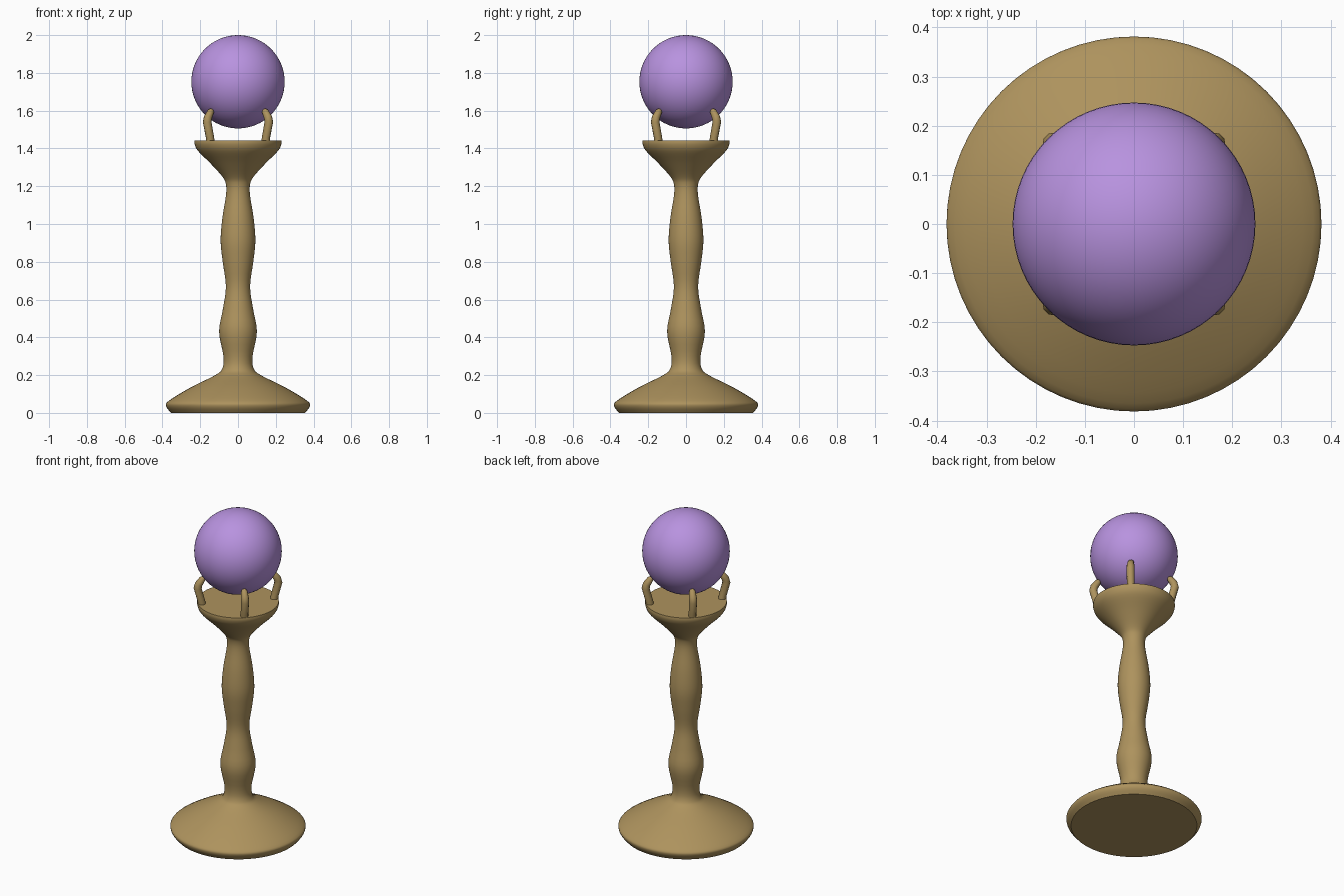
import bpy, bmesh
from math import sin, cos, pi, radians
from mathutils import Vector

if "Cube" in bpy.data.objects:
    bpy.data.objects.remove(bpy.data.objects["Cube"])


def material(name, rgb):
    mat = bpy.data.materials.new(name)
    mat.use_nodes = True
    mat.diffuse_color = (*rgb, 1)
    mat.node_tree.nodes["Principled BSDF"].inputs["Base Color"].default_value = (*rgb, 1)
    return mat


gold = material("antique gold", (0.42, 0.29, 0.11))
purple = material("lilac glass", (0.48, 0.29, 0.74))


def select_only(obj):
    bpy.ops.object.select_all(action='DESELECT')
    obj.select_set(True)
    bpy.context.view_layer.objects.active = obj


def smooth(obj, angle=40):
    select_only(obj)
    bpy.ops.object.shade_smooth_by_angle(angle=radians(angle))


def spline(points, steps):
    """Catmull-Rom curve through the profile points."""
    pts = [Vector(p) for p in points]
    pts = [pts[0]] + pts + [pts[-1]]
    out = []
    for a, b, c, d in zip(pts, pts[1:], pts[2:], pts[3:]):
        for i in range(steps):
            t = i / steps
            out.append(0.5 * (2 * b + (c - a) * t + (2 * a - 5 * b + 4 * c - d) * t ** 2
                              + (3 * b - a - 3 * c + d) * t ** 3))
    return out + [pts[-1]]


def lathe(name, profile, mat, segments=64):
    bm = bmesh.new()
    rings = [[bm.verts.new((r * cos(2 * pi * k / segments), r * sin(2 * pi * k / segments), z))
              for k in range(segments)] for r, z in profile]
    for low, high in zip(rings, rings[1:]):
        for k in range(segments):
            n = (k + 1) % segments
            bm.faces.new((low[k], low[n], high[n], high[k]))
    bm.faces.new(rings[0][::-1])
    bm.faces.new(rings[-1])
    mesh = bpy.data.meshes.new(name)
    bm.to_mesh(mesh)
    bm.free()
    mesh.materials.append(mat)
    obj = bpy.data.objects.new(name, mesh)
    bpy.context.collection.objects.link(obj)
    smooth(obj)
    return obj


# Turned stand: wide foot, baluster stem and flared cup with a flat top
stand_profile = [
    (0.355, 0), (0.38, 0.035), (0.365, 0.065), (0.25, 0.135), (0.12, 0.2),
    (0.083, 0.235), (0.077, 0.3), (0.1, 0.43), (0.08, 0.55), (0.064, 0.67),
    (0.081, 0.8), (0.092, 0.91), (0.083, 1.03), (0.064, 1.15), (0.064, 1.21),
    (0.082, 1.25), (0.145, 1.32), (0.21, 1.385), (0.229, 1.42), (0.23, 1.443)]
lathe("stand", spline(stand_profile, 4), gold)

# Four bent prongs on the diagonals: (radius from axis, height, thickness)
prong_path = [(0.205, 1.42, 0.023), (0.21, 1.46, 0.022), (0.231, 1.54, 0.023),
              (0.225, 1.565, 0.022), (0.204, 1.596, 0.018), (0.199, 1.605, 0.012),
              (0.197, 1.61, 0.003)]
for i, label in enumerate(("back_left", "back_right", "front_right", "front_left")):
    angle = pi / 4 + i * pi / 2
    curve = bpy.data.curves.new("prong_" + label, 'CURVE')
    curve.dimensions = '3D'
    curve.bevel_depth = 1
    curve.bevel_resolution = 3
    curve.use_fill_caps = True
    line = curve.splines.new('POLY')
    line.points.add(len(prong_path) - 1)
    for point, (r, z, thick) in zip(line.points, prong_path):
        point.co = (r * cos(angle), r * sin(angle), z, 1)
        point.radius = thick
    curve.materials.append(gold)
    prong = bpy.data.objects.new("prong_" + label, curve)
    bpy.context.collection.objects.link(prong)
    select_only(prong)
    bpy.ops.object.convert(target='MESH')
    smooth(bpy.context.object, 60)

# Ball resting on the prong tips
bpy.ops.mesh.primitive_uv_sphere_add(segments=64, ring_count=32, radius=0.247,
                                     location=(0, 0, 1.753))
ball = bpy.context.object
ball.name = "ball"
ball.data.materials.append(purple)
smooth(ball)
